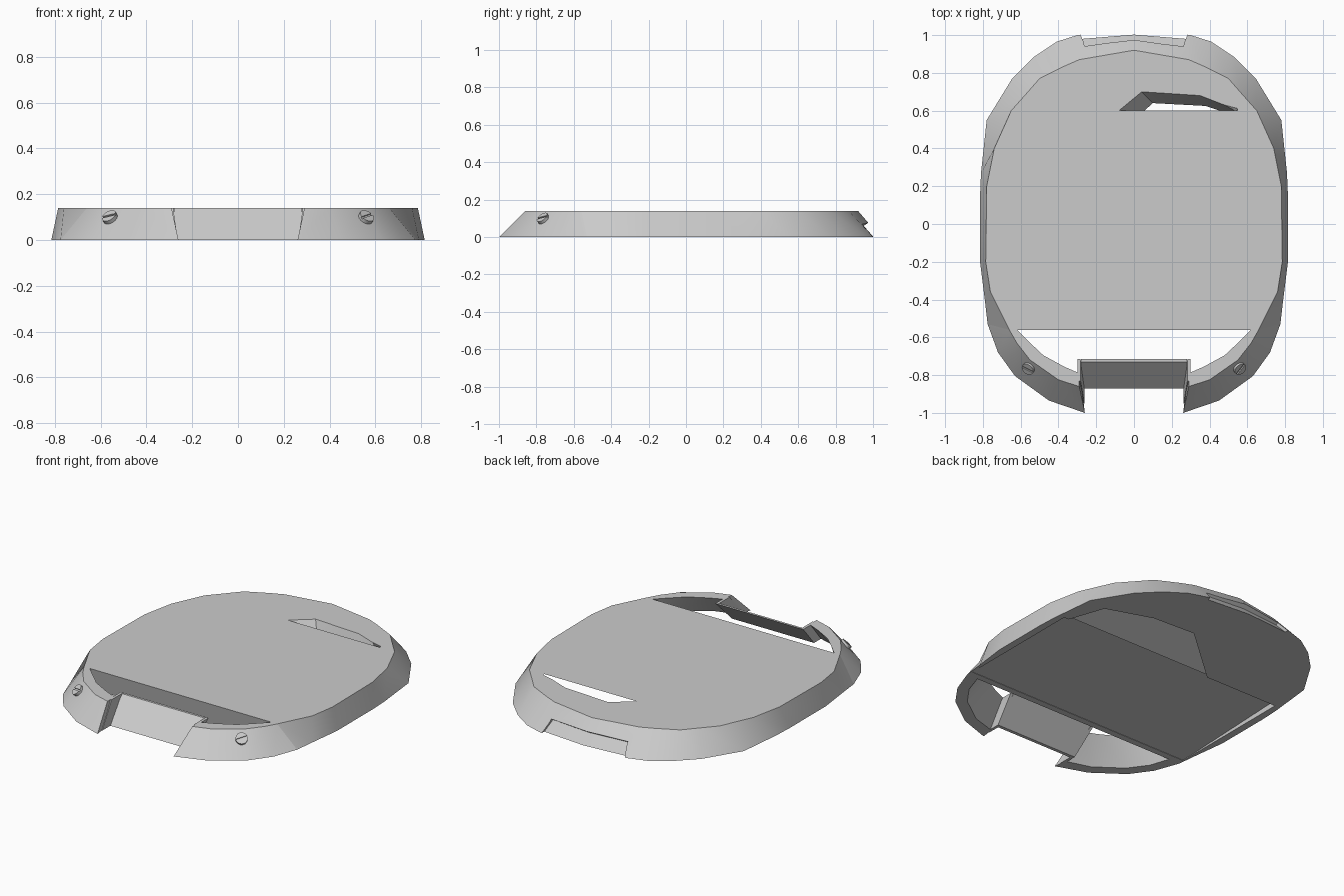
import bpy, bmesh
from mathutils import Vector, Matrix

old = bpy.data.objects.get("Cube")
if old:
    bpy.data.objects.remove(old, do_unlink=True)

H = 0.14  # height of the shell

grey = bpy.data.materials.new("plain grey")
grey.use_nodes = True
grey.diffuse_color = (0.6, 0.6, 0.6, 1)
grey.node_tree.nodes["Principled BSDF"].inputs["Base Color"].default_value = (0.6, 0.6, 0.6, 1)


def finish(name, bm):
    """Turn a bmesh into a coloured object."""
    bmesh.ops.recalc_face_normals(bm, faces=bm.faces)
    mesh = bpy.data.meshes.new(name)
    bm.to_mesh(mesh)
    bm.free()
    mesh.materials.append(grey)
    obj = bpy.data.objects.new(name, mesh)
    bpy.context.collection.objects.link(obj)
    return obj


def loft(name, sections):
    """Skin closed cross-sections and cap both ends."""
    bm = bmesh.new()
    rings = [[bm.verts.new(p) for p in s] for s in sections]
    n = len(rings[0])
    for a, b in zip(rings, rings[1:]):
        for i in range(n):
            j = (i + 1) % n
            bm.faces.new((a[i], a[j], b[j], b[i]))
    bm.faces.new(rings[0])
    bm.faces.new(rings[-1])
    return finish(name, bm)


def activate(obj):
    bpy.ops.object.select_all(action='DESELECT')
    obj.select_set(True)
    bpy.context.view_layer.objects.active = obj


def cut(obj, cutter):
    """Subtract a cutter and discard it."""
    mod = obj.modifiers.new("cut", 'BOOLEAN')
    mod.operation = 'DIFFERENCE'
    mod.solver = 'EXACT'
    mod.object = cutter
    activate(obj)
    bpy.ops.object.modifier_apply(modifier=mod.name)
    bpy.data.objects.remove(cutter, do_unlink=True)


def smooth(obj, angle=0.5):
    activate(obj)
    bpy.ops.object.shade_smooth_by_angle(angle=angle)


def mirror(points, side):
    return [(side * x, y, z) for x, y, z in points]


# Main body: half outline as (bottom x, bottom y, top x, top y), back to front
half = [
    (0, 1.04, 0, 0.92), (0.3, 1.0, 0.29, 0.87), (0.41, 0.965, 0.37, 0.835),
    (0.53, 0.885, 0.5, 0.77), (0.645, 0.77, 0.57, 0.69), (0.78, 0.55, 0.65, 0.6),
    (0.81, 0.27, 0.74, 0.4), (0.815, 0.15, 0.78, 0.2), (0.815, -0.2, 0.785, -0.2),
    (0.79, -0.4, 0.76, -0.36), (0.775, -0.53, 0.66, -0.56),
]
outline = half + [(-a, b, -c, d) for a, b, c, d in reversed(half[1:])]
body = loft("body_shell", [[(a, b, 0) for a, b, c, d in outline],
                           [(c, d, H) for a, b, c, d in outline]])

# Shallow wedge recess under the body, leaving a thin rim at each side
cut(body, loft("underside_cutter", [
    [(x, -0.49, -0.02), (x, -0.49, 0.002), (x, 0.31, 0.035), (x, 0.31, -0.02)]
    for x in (-0.77, 0.77)]))

# Sloped pocket through the back of the body
low = [(-0.32, 0.27), (0.1, 0.64), (0.38, 0.625), (0.66, 0.53), (0.75, 0.27)]
high = [(-0.08, 0.6), (0.04, 0.7), (0.35, 0.68), (0.48, 0.63), (0.55, 0.6)]
cut(body, loft("pocket_cutter", [
    [(a + (c - a) * t, b + (d - b) * t, H * t) for (a, b), (c, d) in zip(low, high)]
    for t in (-0.05, 1.05)]))

# Undercut finger notch in the back wall, as (y, z, half width)
profile = [(0.945, 0.06, 0.26), (1.015, -0.02, 0.29), (1.2, -0.02, 0.3), (1.2, 0.23, 0.3)]
cut(body, loft("notch_cutter", [
    [(k * w, y - drop, z) for y, z, w in profile]
    for k, drop in ((-1, 0.018), (0, -0.005), (1, 0.018))]))
smooth(body, 0.36)

# Front arms: stations of outer bottom, outer top, inner top, inner bottom
arm = [
    ((0.26, -1.0), (0.29, -0.86), (0.29, -0.79), (0.27, -0.92)),
    ((0.45, -0.935), (0.4, -0.825), (0.37, -0.755), (0.42, -0.875)),
    ((0.63, -0.805), (0.55, -0.72), (0.48, -0.695), (0.58, -0.76)),
    ((0.72, -0.68), (0.62, -0.63), (0.56, -0.62), (0.66, -0.65)),
    ((0.775, -0.53), (0.66, -0.56), (0.62, -0.56), (0.7, -0.53)),
]
for side, tag in ((1, "left"), (-1, "right")):
    smooth(loft("front_arm_" + tag, [
        mirror([(x, y, z) for (x, y), z in zip(s, (0, H, H, 0))], side) for s in arm]))

    # Flange joining the arm to the recessed panel
    loft("panel_flange_" + tag, [
        mirror([(x, -0.95, 0), (x + 0.02, -0.83, H), (x + 0.02, -0.715, H), (x, -0.85, 0)], side)
        for x in (0.263, 0.28)])

    # Slotted screw on the arm
    normal = Vector((side * 0.45, -0.55, 0.7)).normalized()
    place = Matrix.Translation((side * 0.56, -0.765, 0.1)) @ \
        normal.to_track_quat('Z', 'Y').to_matrix().to_4x4()
    bm = bmesh.new()
    bmesh.ops.create_cone(bm, cap_ends=True, segments=20, radius1=0.034,
                          radius2=0.034, depth=0.018)
    screw = finish("screw_" + tag, bm)
    bm = bmesh.new()
    bmesh.ops.create_cube(bm, size=1, matrix=Matrix.Translation((0, 0, 0.01))
                          @ Matrix.Rotation(0.3, 4, 'Z')
                          @ Matrix.Diagonal((0.1, 0.01, 0.016, 1)))
    cut(screw, finish("slot_cutter", bm))
    screw.data.transform(place)
    smooth(screw)

# Recessed sloping panel between the arms
loft("front_panel", [
    [(x, -0.87, 0), (x, -0.73, H), (x, -0.715, H), (x, -0.85, 0)]
    for x in (-0.28, 0.28)])
